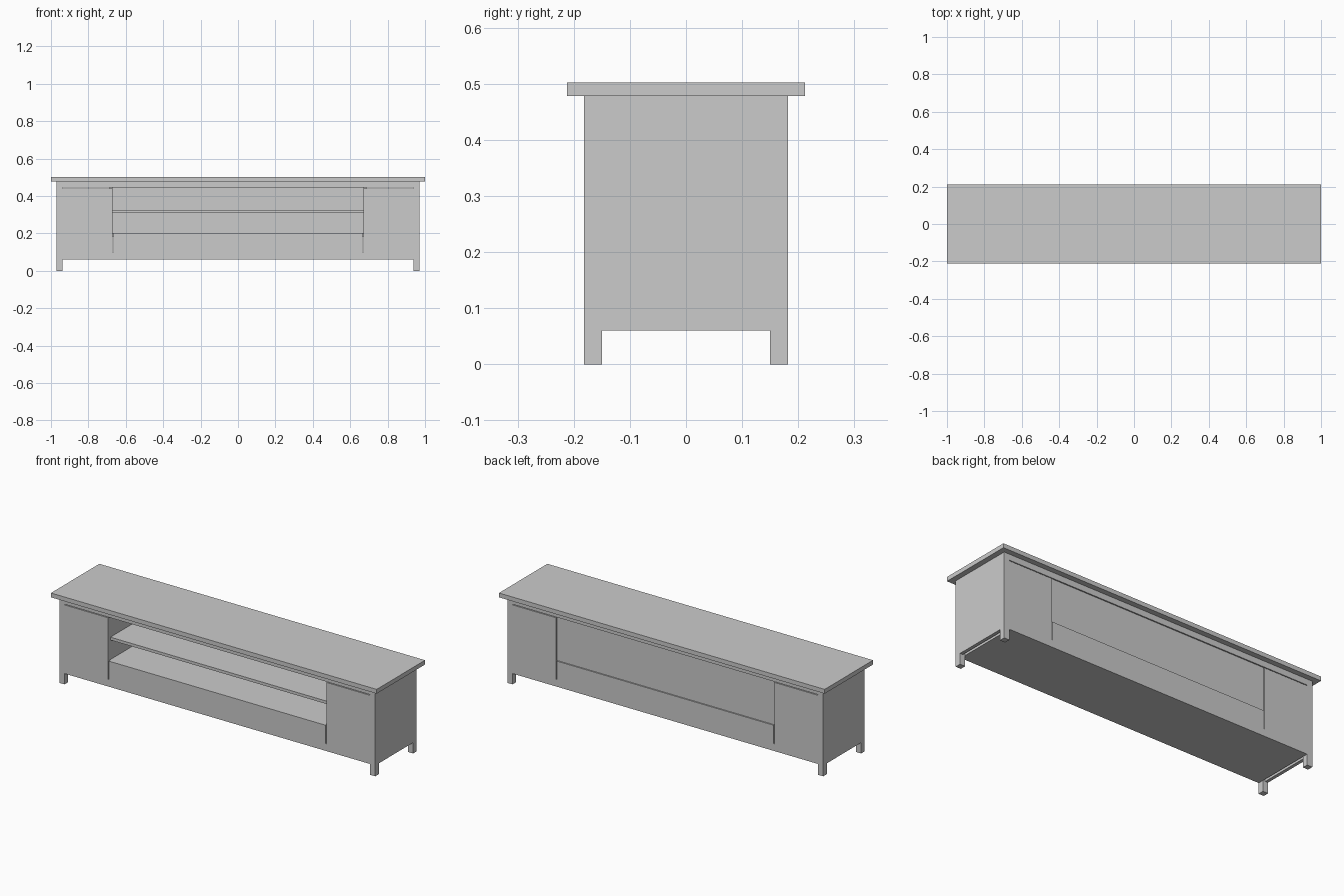
import bpy, bmesh

if "Cube" in bpy.data.objects:
    bpy.data.objects.remove(bpy.data.objects["Cube"])


def box(name, x, y, z, bevel=0.0):
    """Axis-aligned box from (min, max) ranges."""
    bm = bmesh.new()
    bmesh.ops.create_cube(bm, size=1)
    for v in bm.verts:
        v.co = [r[0] if c < 0 else r[1] for c, r in zip(v.co, (x, y, z))]
    me = bpy.data.meshes.new(name)
    bm.to_mesh(me)
    bm.free()
    ob = bpy.data.objects.new(name, me)
    bpy.context.collection.objects.link(ob)
    return ob


def span(a, b, s):
    """Range mirrored by sign s."""
    return tuple(sorted((a * s, b * s)))


W, D = 0.97, 0.182         # half width and half depth of the carcass
LEG = 0.032                # leg section
INNER = 0.67               # half width of the open bay
BASE, RAIL, FLOOR, HEAD, TOP = 0.06, 0.10, 0.202, 0.445, 0.478
GAP = 0.004
T = 0.018                  # panel thickness

# Overhanging top board
box("top_board", (-1, 1), (-0.212, 0.212), (TOP, 0.502))

# Bottom board
box("bottom_board", (-W + LEG, W - LEG), (-D + LEG, D - LEG), (BASE, BASE + T))

for sx, side in ((-1, "left"), (1, "right")):
    # Side panel and bay divider
    box(f"{side}_side_panel", span(W - T, W, sx), (-D + LEG, D - LEG), (BASE, TOP))
    box(f"{side}_divider", span(INNER, INNER + T, sx), (-D + T, D - T), (BASE + T, TOP))
    for sy, face in ((-1, "front"), (1, "back")):
        # Full-height corner legs
        box(f"{face}_{side}_leg", span(W - LEG, W, sx), span(D - LEG, D, sy), (0, TOP))
        # Door panels, with a thin gap under the top rail
        box(f"{face}_{side}_door", span(INNER, W - LEG, sx), span(D - T, D, sy),
            (RAIL, HEAD - GAP))

for sy, face in ((-1, "front"), (1, "back")):
    # Rails between the legs
    box(f"{face}_top_rail", (-W + LEG, W - LEG), span(D - T, D, sy), (HEAD, TOP))
    box(f"{face}_bottom_rail", (-W + LEG, W - LEG), span(D - LEG, D, sy), (BASE, RAIL))
    # Drawer panel below the open bay
    box(f"{face}_drawer_panel", (-INNER + GAP, INNER - GAP), span(D - T, D, sy),
        (RAIL, FLOOR))

# Bay floor, middle shelf and slightly recessed back panel
box("bay_floor", (-INNER, INNER), (-D + T, D - T), (FLOOR - T, FLOOR))
box("middle_shelf", (-INNER, INNER), (-D + 0.02, D - T), (0.31, 0.326))
box("bay_back_panel", (-INNER, INNER), (D - T, D - 0.007), (FLOOR, TOP))
